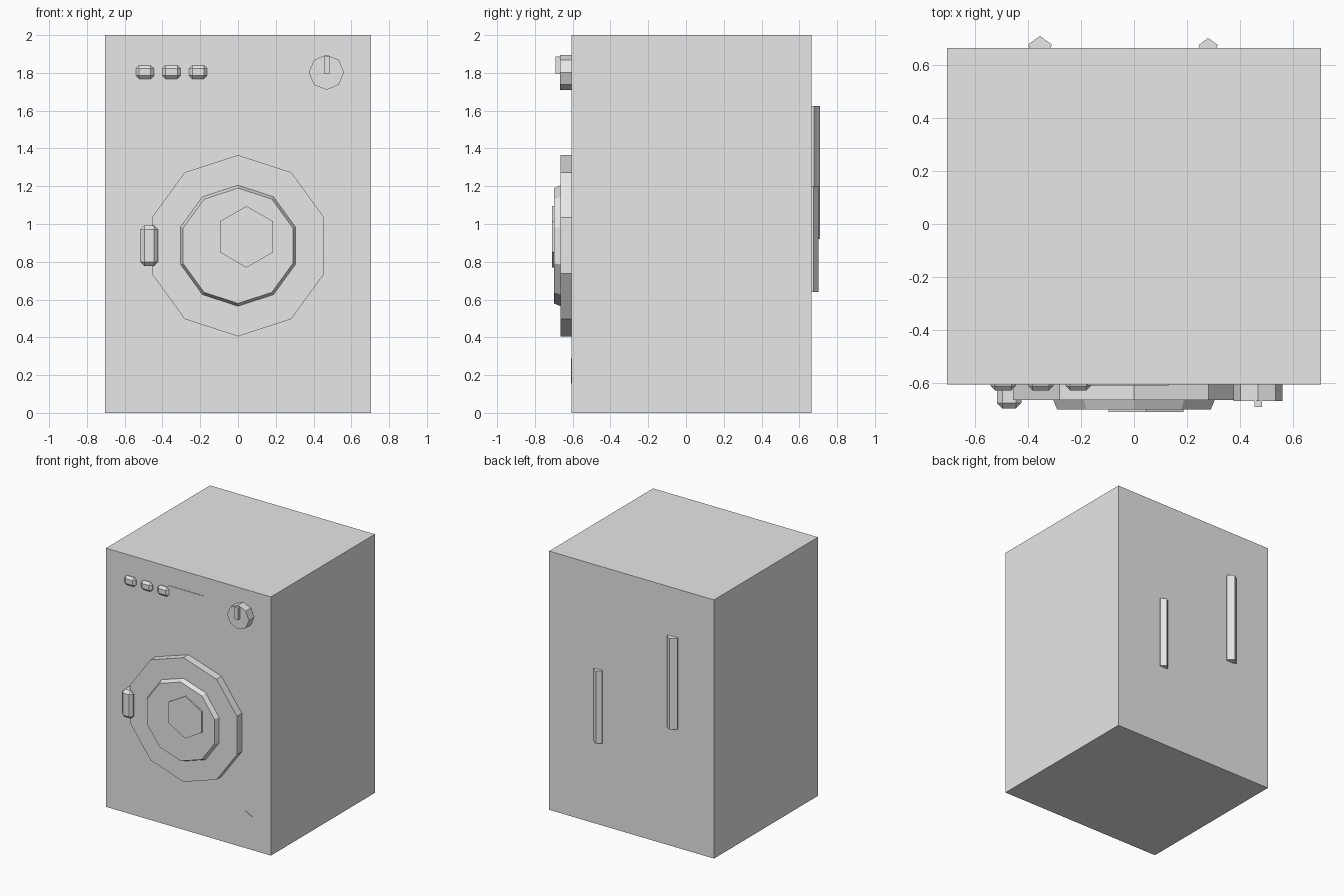
import bpy, bmesh, math
from mathutils import Matrix, Vector

old = bpy.data.objects.get("Cube")
if old:
    bpy.data.objects.remove(old, do_unlink=True)

grey = bpy.data.materials.new("light_grey")
grey.use_nodes = True
colour = (0.8, 0.8, 0.8, 1)
grey.diffuse_color = colour
grey.node_tree.nodes["Principled BSDF"].inputs["Base Color"].default_value = colour

FRONT, BACK = -0.605, 0.665


def finish(name, bm):
    bmesh.ops.recalc_face_normals(bm, faces=bm.faces)
    mesh = bpy.data.meshes.new(name)
    bm.to_mesh(mesh)
    bm.free()
    mesh.materials.append(grey)
    ob = bpy.data.objects.new(name, mesh)
    bpy.context.collection.objects.link(ob)
    return ob


def box(name, x, y, z, chamfer=0):
    """Box from (min, max) pairs, with optional chamfered edges."""
    bm = bmesh.new()
    size = Vector((x[1] - x[0], y[1] - y[0], z[1] - z[0]))
    mid = Vector((sum(x), sum(y), sum(z))) / 2
    bmesh.ops.create_cube(bm, size=1, matrix=Matrix.Translation(mid) @ Matrix.Diagonal((*size, 1)))
    if chamfer:
        bmesh.ops.bevel(bm, geom=bm.edges[:], offset=chamfer, segments=1, affect='EDGES')
    return finish(name, bm)


def prism(name, sides, centre, r0, r1, start, end, upright=False):
    """Regular prism: along y with a corner at the top, or along z with a corner at the back."""
    bm = bmesh.new()
    rings = []
    for r, level in ((r0, start), (r1, end)):
        ring = []
        for i in range(sides):
            a = math.tau * i / sides
            u, v = centre[0] + r * math.sin(a), centre[1] + r * math.cos(a)
            ring.append(bm.verts.new((u, v, level) if upright else (u, level, v)))
        bm.faces.new(ring)
        rings.append(ring)
    for i in range(sides):
        j = (i + 1) % sides
        bm.faces.new((rings[0][i], rings[0][j], rings[1][j], rings[1][i]))
    return finish(name, bm)


# Cabinet
box("cabinet", (-0.705, 0.705), (FRONT, BACK), (0, 2))

# Door: rim, tapered window and central boss
door = (0, 0.885)
prism("door_rim", 10, door, 0.48, 0.48, FRONT, -0.665)
prism("door_window", 10, door, 0.32, 0.305, -0.665, -0.7)
prism("door_boss", 6, (0.045, 0.932), 0.163, 0.163, -0.7, -0.71)
box("door_handle", (-0.518, -0.424), (-0.6, -0.697), (0.778, 0.993), 0.022)

# Control panel: buttons, display, dial
for i, x in enumerate((-0.493, -0.352, -0.211)):
    box(f"button_{i + 1}", (x - 0.048, x + 0.048), (-0.58, -0.628), (1.768, 1.84), 0.017)
box("display_plate", (-0.175, 0.13), (FRONT, -0.609), (1.74, 1.855))
prism("dial", 8, (0.468, 1.803), 0.093, 0.093, FRONT, -0.668)
box("dial_pointer", (0.454, 0.484), (-0.66, -0.69), (1.795, 1.887))

# Filter cap low on the front
prism("filter_cap", 6, (0.491, 0.223), 0.067, 0.067, FRONT, -0.609)

# Pipes on the back
prism("large_pipe", 5, (-0.355, 0.663), 0.047, 0.047, 0.92, 1.625, upright=True)
prism("small_pipe", 5, (0.28, 0.664), 0.038, 0.038, 0.64, 1.2, upright=True)
